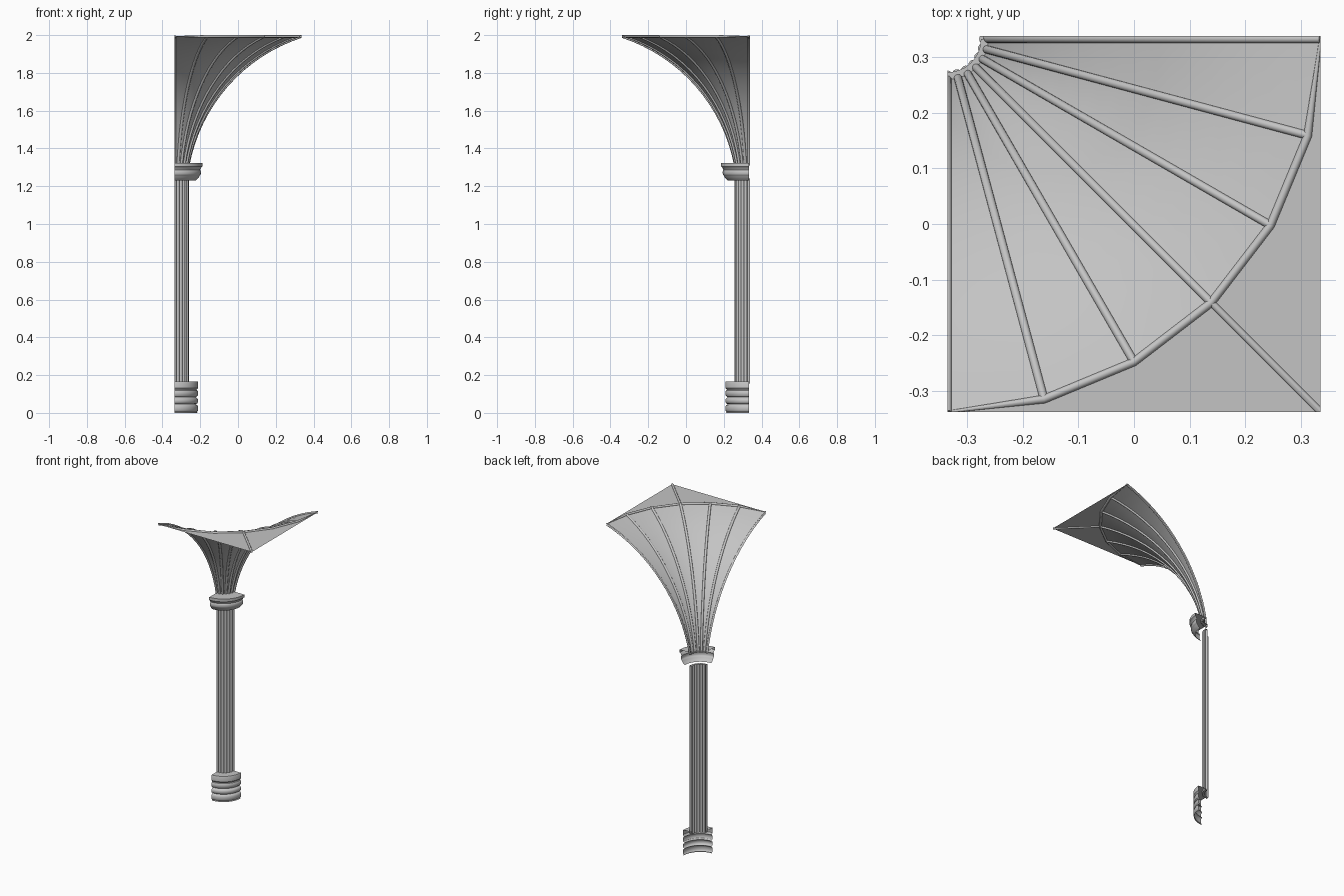
import bpy, bmesh, math
from mathutils import Vector

if "Cube" in bpy.data.objects:
    bpy.data.objects.remove(bpy.data.objects["Cube"])

XH = 0.3355                       # half width of the bay
AX, AY = -XH, 0.333               # vertical axis of the quarter pier
R0, R1 = 0.071, 2 * XH            # vault radius at start and crown
YF = AY - R1                      # front edge of the bay
SPRING, TOP = 1.31, 1.993         # vault start and crown heights
SAG = 0.125                       # bulge of the vault curve
TUBE = 0.0075
ANGLES = [-math.radians(15 * i) for i in range(7)]

stone = bpy.data.materials.new("grey_stone")
stone.diffuse_color = (0.55, 0.55, 0.55, 1)
stone.use_nodes = True
stone.node_tree.nodes["Principled BSDF"].inputs["Base Color"].default_value = stone.diffuse_color


def polar(r, a, z):
    return Vector((AX + r * math.cos(a), AY + r * math.sin(a), z))


def finish(bm, name, angle=40, clip=True):
    # trim to the square bay, then make the object
    if clip:
        for n, d in (((1, 0, 0), XH), ((-1, 0, 0), XH),
                     ((0, 1, 0), AY + 0.0055), ((0, -1, 0), -YF)):
            bmesh.ops.bisect_plane(bm, geom=bm.verts[:] + bm.edges[:] + bm.faces[:],
                                   plane_co=Vector(n) * d, plane_no=n,
                                   clear_outer=True)
    bmesh.ops.recalc_face_normals(bm, faces=bm.faces[:])
    me = bpy.data.meshes.new(name)
    bm.to_mesh(me)
    bm.free()
    me.materials.append(stone)
    ob = bpy.data.objects.new(name, me)
    bpy.context.collection.objects.link(ob)
    bpy.ops.object.select_all(action='DESELECT')
    ob.select_set(True)
    bpy.context.view_layer.objects.active = ob
    bpy.ops.object.shade_smooth_by_angle(angle=math.radians(angle))
    return ob


def grid(bm, rows, closed=False):
    # skin rows of points with quads
    vs = [[bm.verts.new(p) for p in row] for row in rows]
    for a, b in zip(vs, vs[1:]):
        n = len(a)
        for j in range(n if closed else n - 1):
            k = (j + 1) % n
            bm.faces.new((a[j], a[k], b[k], b[j]))
    return vs


def tube(bm, pts, radii, side, n=12):
    # round bar along a planar path; side is the normal of that plane
    rows = []
    for i, p in enumerate(pts):
        t = (pts[min(i + 1, len(pts) - 1)] - pts[max(i - 1, 0)]).normalized()
        v = t.cross(side).normalized()
        rows.append([p + radii[i] * (side * math.cos(2 * math.pi * k / n)
                                     + v * math.sin(2 * math.pi * k / n))
                     for k in range(n)])
    vs = grid(bm, rows, True)
    bm.faces.new(vs[0])
    bm.faces.new(vs[-1])


def revolve(name, profile, steps=12):
    bm = bmesh.new()
    grid(bm, [[polar(r, -math.pi / 2 * j / steps, z) for j in range(steps + 1)]
              for r, z in profile])
    finish(bm, name, 35, False)


def roll(r, z, rad_r, rad_z, n=6):
    # half-round moulding, from top to bottom
    return [(r + rad_r * math.sin(math.pi * i / n), z + rad_z * math.cos(math.pi * i / n))
            for i in range(n + 1)]


# vault curve: circular arc from springing to crown with the given sagitta
chord = math.hypot(R1 - R0, TOP - SPRING)
tilt = math.atan2(TOP - SPRING, R1 - R0)
half = 2 * math.atan(2 * SAG / chord)
R = chord / 2 / math.sin(half)
start = tilt + half               # slope at the springing
ARC = []
for i in range(17):
    s = start - 2 * half * i / 16
    ARC.append((R0 + R * (math.sin(start) - math.sin(s)),
                SPRING + R * (math.cos(s) - math.cos(start))))

# vault web
bm = bmesh.new()
grid(bm, [[polar(r, t, z) for t in ANGLES] for r, z in ARC])
finish(bm, "vault_web", 25, False)

# flat corner panel between the crown ring and the square
bm = bmesh.new()
corner = bm.verts.new((XH, YF, TOP))
ring = [bm.verts.new(polar(R1, t, TOP)) for t in ANGLES]
for p, q in zip(ring, ring[1:]):
    bm.faces.new((corner, p, q))
finish(bm, "corner_panel", 25, False)

# radiating ribs
bm = bmesh.new()
for t in ANGLES:
    tube(bm, [polar(r, t, z) for r, z in ARC], [TUBE] * len(ARC),
         Vector((-math.sin(t), math.cos(t), 0)))
finish(bm, "vault_ribs")

# crown ring rib, thinning at both tips
bm = bmesh.new()
tube(bm, [polar(R1, t, TOP) for t in ANGLES],
     [0.002] + [TUBE] * 5 + [0.002], Vector((0, 0, 1)))
finish(bm, "crown_ring_rib")

# diagonal rib to the corner
bm = bmesh.new()
tube(bm, [polar(R1, ANGLES[3], TOP), polar(R1 * 1.42, ANGLES[3], TOP)],
     [0.0065, 0.0065], Vector((0, 0, 1)))
finish(bm, "diagonal_rib")

# reeded shaft
bm = bmesh.new()
for t in ANGLES:
    tube(bm, [polar(0.066, t, 0.155), polar(0.066, t, 1.24)], [0.0092] * 2,
         Vector((-math.sin(t), math.cos(t), 0)))
finish(bm, "reeded_shaft")

# capital and base mouldings
revolve("capital", [(0.06, 1.322), (0.147, 1.322), (0.147, 1.304), (0.140, 1.298),
                    (0.135, 1.288)] + roll(0.134, 1.272, 0.005, 0.014)
        + [(0.130, 1.250), (0.122, 1.240), (0.112, 1.231)])
revolve("base", [(0.06, 0.166), (0.122, 0.166), (0.125, 0.160), (0.125, 0.132),
                 (0.117, 0.124)] + roll(0.116, 0.104, 0.009, 0.017)
        + [(0.113, 0.083)] + roll(0.116, 0.064, 0.009, 0.015)
        + [(0.113, 0.046)] + roll(0.117, 0.024, 0.008, 0.019) + [(0.121, 0.0)])
